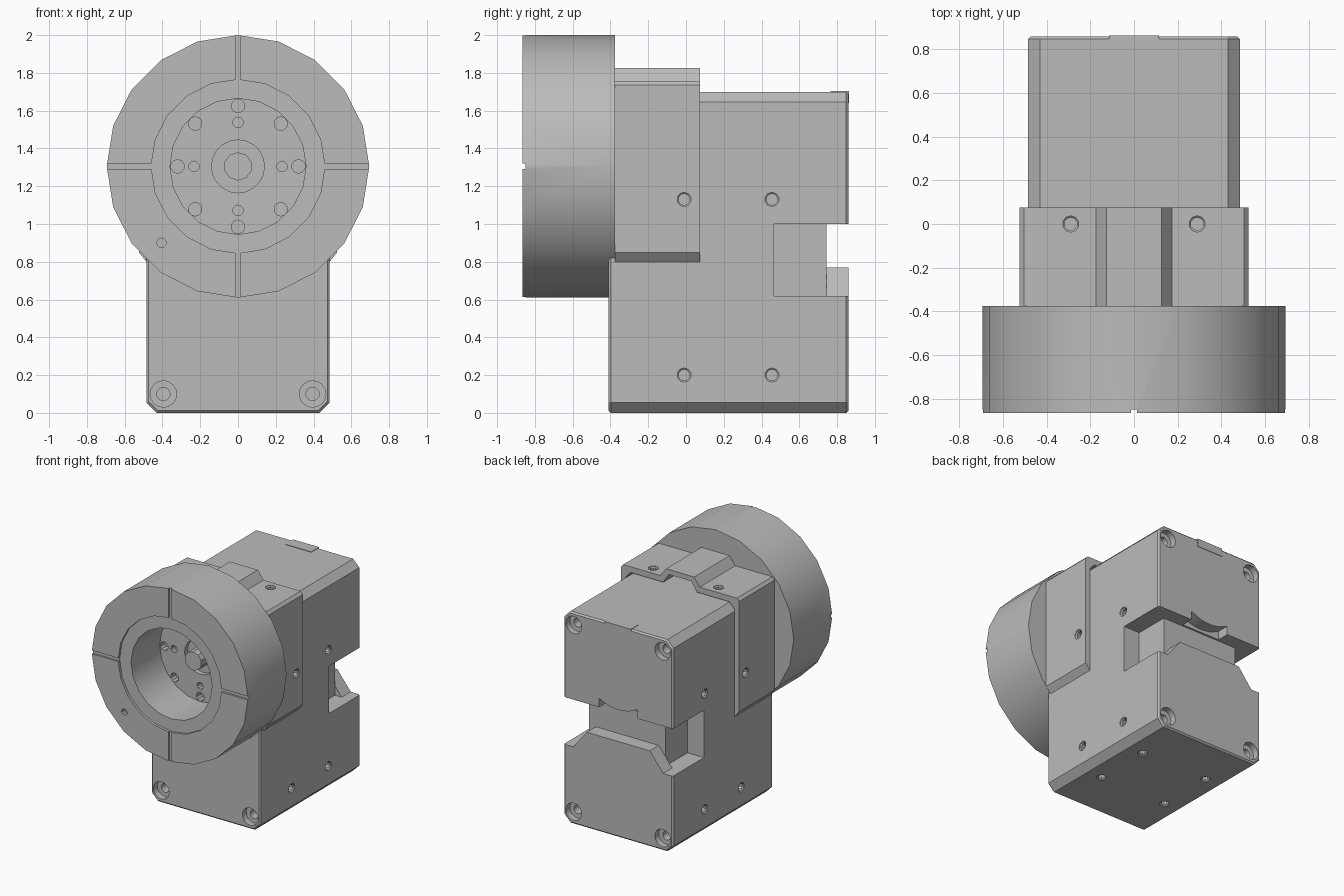
import bpy, bmesh, math
from mathutils import Vector

if "Cube" in bpy.data.objects:
    bpy.data.objects.remove(bpy.data.objects["Cube"])

grey = bpy.data.materials.new("machined_grey")
grey.use_nodes = True
colour = (0.5, 0.5, 0.5, 1)
grey.diffuse_color = colour
grey.node_tree.nodes["Principled BSDF"].inputs["Base Color"].default_value = colour

AXIS_Z = 1.305          # height of the rotary axis
FRONT, FLOOR = -0.865, -0.48


def prism(bm, pts, axis, lo, hi):
    """Extrude a 2D outline along Y (x, z points) or Z (x, y points)."""
    def place(p, d):
        return (p[0], d, p[1]) if axis == "Y" else (p[0], p[1], d)
    a = [bm.verts.new(place(p, lo)) for p in pts]
    b = [bm.verts.new(place(p, hi)) for p in pts]
    bm.faces.new(a)
    bm.faces.new(b[::-1])
    for i in range(len(pts)):
        j = (i + 1) % len(pts)
        bm.faces.new((a[i], b[i], b[j], a[j]))


def turned(bm, profile, pos, direction, sides):
    """Closed solid of revolution; profile is (distance along direction, radius)."""
    d = Vector(direction)
    u = Vector((0, 1, 0)) if abs(d.z) > 0.5 else Vector((0, 0, 1))
    v = d.cross(u)
    rings = []
    for dist, r in profile:
        angles = [math.tau * i / sides for i in range(sides)]
        rings.append([bm.verts.new(Vector(pos) + d * dist + (u * math.cos(t) + v * math.sin(t)) * r)
                      for t in angles])
    for a, b in zip(rings, rings[1:]):
        for i in range(sides):
            j = (i + 1) % sides
            bm.faces.new((a[i], a[j], b[j], b[i]))
    bm.faces.new(rings[0])
    bm.faces.new(rings[-1][::-1])


def mirrored(half):
    return half + [(-x, z) for x, z in reversed(half)]


def finish(bm, name):
    bmesh.ops.recalc_face_normals(bm, faces=bm.faces)
    mesh = bpy.data.meshes.new(name)
    bm.to_mesh(mesh)
    bm.free()
    mesh.materials.append(grey)
    obj = bpy.data.objects.new(name, mesh)
    bpy.context.collection.objects.link(obj)
    return obj


def cut(obj, cutter_bm):
    """Subtract the cutter mesh and keep the result."""
    cutter = finish(cutter_bm, "cutter")
    cutter.hide_render = True
    mod = obj.modifiers.new("cut", "BOOLEAN")
    mod.operation, mod.solver, mod.object = "DIFFERENCE", "EXACT", cutter
    bpy.context.view_layer.update()
    result = bpy.data.meshes.new_from_object(obj.evaluated_get(bpy.context.evaluated_depsgraph_get()))
    obj.modifiers.clear()
    obj.data = result
    bpy.data.objects.remove(cutter)


def smooth(obj):
    bpy.ops.object.select_all(action="DESELECT")
    obj.select_set(True)
    bpy.context.view_layer.objects.active = obj
    bpy.ops.object.shade_smooth_by_angle(angle=math.radians(30))


SCREW = [(-0.02, 0.038), (0.005, 0.038), (0.012, 0.03), (0.1, 0.03)]
COUNTERBORE = [(-0.02, 0.07), (0.05, 0.07), (0.051, 0.035), (0.16, 0.035)]

# Main body: chamfered block with softened ends
bm = bmesh.new()
prism(bm, mirrored([(0.43, 0), (0.485, 0.055), (0.485, 1.645), (0.43, 1.7)]), "Y", -0.41, 0.86)
ends = [e for e in bm.edges if abs(e.verts[0].co.y - e.verts[1].co.y) < 0.01]
bmesh.ops.bevel(bm, geom=ends, offset=0.012, segments=1, affect="EDGES")
body = finish(bm, "body")

# Rear dovetail notch, leaving a centre column
bm = bmesh.new()
prism(bm, [(0.6, 1), (0.6, 0.465), (0.34, 0.465), (0.34, 0.745),
           (-0.34, 0.745), (-0.34, 0.465), (-0.6, 0.465), (-0.6, 1)], "Z", 0.62, 1.0)
cut(body, bm)
bm = bmesh.new()
prism(bm, mirrored([(0.17, 0.98), (0.17, 1.07), (0.09, 1.035), (0.03, 1.025)]), "Y", 0.76, 0.95)
cut(body, bm)

# Body screw holes: sides, underside, and counterbored corners
bm = bmesh.new()
for s in (-1, 1):
    for y in (-0.01, 0.455):
        for z in (0.2, 1.13):
            turned(bm, SCREW, (s * 0.485, y, z), (-s, 0, 0), 10)
        turned(bm, SCREW, (s * 0.3, y, 0), (0, 0, 1), 10)
    for z in (0.1, 1.6):
        turned(bm, COUNTERBORE, (s * 0.395, 0.86, z), (0, -1, 0), 16)
    turned(bm, COUNTERBORE, (s * 0.395, -0.41, 0.1), (0, 1, 0), 16)
cut(body, bm)
smooth(body)

# Lower lip of the notch
bm = bmesh.new()
prism(bm, mirrored([(0.4, 0.62), (0.28, 0.77)]), "Y", 0.745, 0.86)
finish(bm, "notch_lip")

# Thin tab on the top rear edge
bm = bmesh.new()
prism(bm, [(-0.115, 1.64), (0.115, 1.64), (0.115, 1.704), (-0.115, 1.704)], "Y", 0.765, 0.864)
finish(bm, "top_tab")

# Saddle strap with raised centre channel
outer = [(0.485, 0.8), (0.525, 0.85), (0.525, 1.735), (0.505, 1.757), (0.175, 1.757), (0.125, 1.825)]
inner = [(0.485, 0.8), (0.485, 1.66), (0.44, 1.71), (0.15, 1.71), (0.1, 1.785)]
bm = bmesh.new()
prism(bm, mirrored(outer) + [(-x, z) for x, z in inner[1:]] + inner[:0:-1], "Y", -0.375, 0.075)
strap = finish(bm, "saddle_strap")
bm = bmesh.new()
for s in (-1, 1):
    turned(bm, SCREW, (s * 0.525, -0.01, 1.13), (-s, 0, 0), 10)
    turned(bm, SCREW, (s * 0.29, 0, 1.757), (0, 0, -1), 10)
cut(strap, bm)
smooth(strap)

# Rotary head: twenty-sided drum with stepped bore
bm = bmesh.new()
turned(bm, [(0, 0.695), (0.49, 0.695)], (0, FRONT, AXIS_Z), (0, 1, 0), 20)
head = finish(bm, "rotary_head")
bm = bmesh.new()
depth = FLOOR - FRONT
turned(bm, [(-0.05, 0.46), (0.02, 0.46), (0.021, 0.36), (depth, 0.36), (depth + 0.001, 0.14),
            (depth + 0.04, 0.14)], (0, FRONT, AXIS_Z), (0, 1, 0), 20)
cut(head, bm)

# Face grooves, pin hole and bolt circles
bm = bmesh.new()
for s in (-1, 1):
    a, b = sorted((s * 0.44, s * 0.75))
    prism(bm, [(a, AXIS_Z - 0.014), (b, AXIS_Z - 0.014), (b, AXIS_Z + 0.014), (a, AXIS_Z + 0.014)],
          "Y", -0.9, FRONT + 0.015)
    prism(bm, [(-0.014, AXIS_Z + a), (0.014, AXIS_Z + a), (0.014, AXIS_Z + b), (-0.014, AXIS_Z + b)],
          "Y", -0.9, FRONT + 0.015)
turned(bm, [(-0.02, 0.025), (0.04, 0.025)], (-0.405, FRONT, 0.9), (0, 1, 0), 10)
for i in range(8):
    t = math.tau * i / 8
    c, s = math.cos(t), math.sin(t)
    turned(bm, [(-0.02, 0.036), (0.06, 0.036)], (0.32 * c, FLOOR, AXIS_Z + 0.32 * s), (0, 1, 0), 10)
    if i % 2 == 0:
        turned(bm, [(-0.02, 0.028), (0.05, 0.028)], (0.233 * c, FLOOR, AXIS_Z + 0.233 * s), (0, 1, 0), 10)
cut(head, bm)
smooth(head)

# Drive shaft in the centre of the bore
bm = bmesh.new()
turned(bm, [(0, 0.075), (0.14, 0.075)], (0, -0.57, AXIS_Z), (0, 1, 0), 10)
finish(bm, "drive_shaft")
